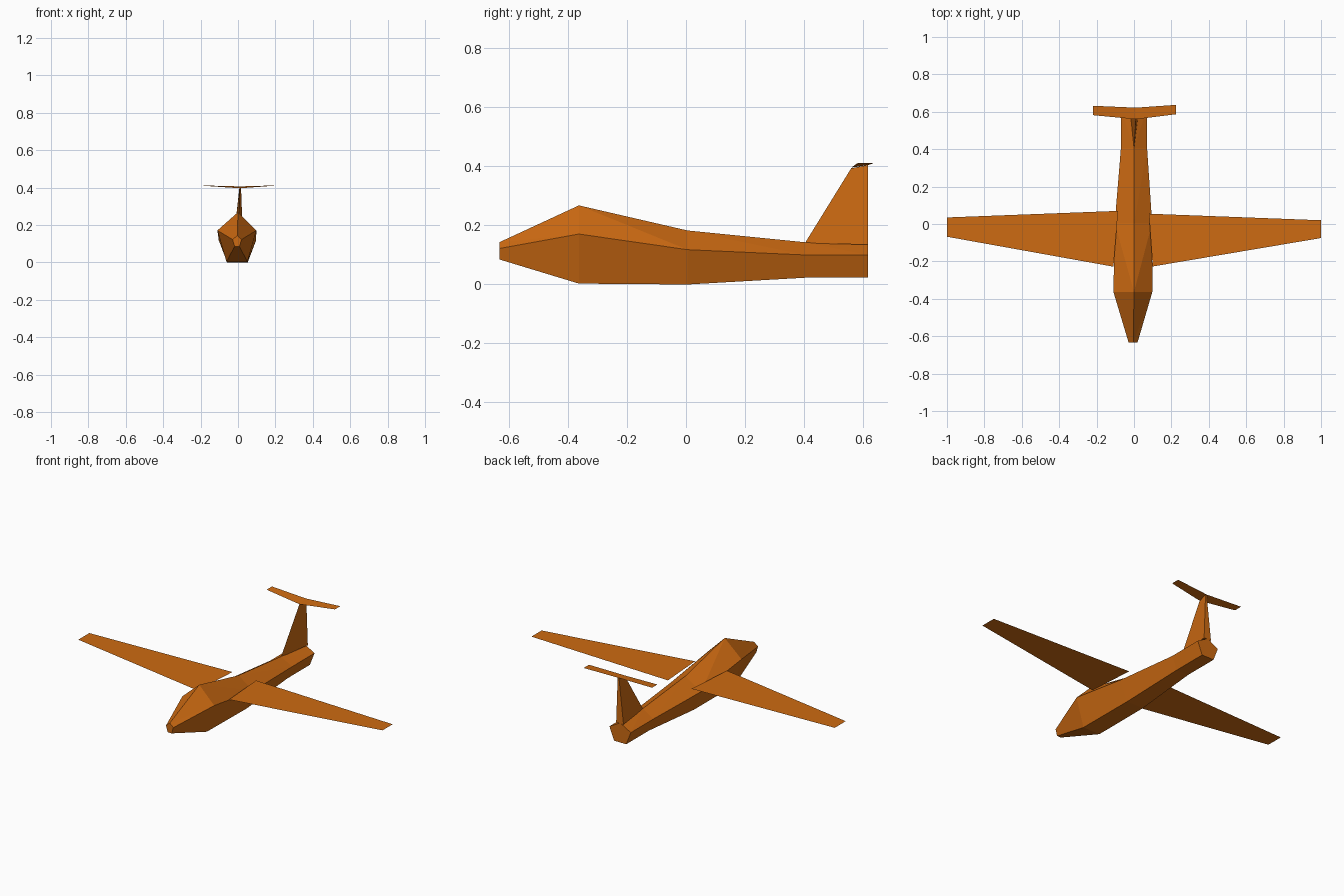
import bpy
import bmesh

cube = bpy.data.objects.get("Cube")
if cube:
    bpy.data.objects.remove(cube, do_unlink=True)

# One orange paint for the whole aircraft
paint = bpy.data.materials.new("orange_paint")
paint.use_nodes = True
colour = (0.61, 0.145, 0.006, 1.0)
paint.diffuse_color = colour
bsdf = paint.node_tree.nodes["Principled BSDF"]
bsdf.inputs["Base Color"].default_value = colour
bsdf.inputs["Roughness"].default_value = 0.8


def make_object(name, bm, closed=False):
    """Turn a bmesh into a flat-shaded painted object."""
    if closed:
        bmesh.ops.recalc_face_normals(bm, faces=bm.faces)
    mesh = bpy.data.meshes.new(name)
    bm.to_mesh(mesh)
    bm.free()
    mesh.materials.append(paint)
    obj = bpy.data.objects.new(name, mesh)
    bpy.context.collection.objects.link(obj)
    return obj


def sheet(name, points, faces):
    """Thin surface; faces are wound so that they look up."""
    bm = bmesh.new()
    verts = [bm.verts.new(p) for p in points]
    for f in faces:
        bm.faces.new([verts[i] for i in f])
    bm.normal_update()
    for f in bm.faces:
        if f.normal.z < 0:
            f.normal_flip()
    return make_object(name, bm)


# Fuselage: five-sided stations
# (y, centre x, ridge x, top z, side half width, side z, bottom half width, bottom z)
stations = [
    (-0.633, -0.005, -0.004, 0.143, 0.024, 0.122, 0.013, 0.085),
    (-0.363, -0.006, 0.000, 0.268, 0.104, 0.171, 0.056, 0.003),
    (0.005, -0.003, 0.000, 0.183, 0.100, 0.118, 0.055, 0.000),
    (0.405, 0.000, 0.000, 0.143, 0.070, 0.100, 0.040, 0.023),
    (0.617, 0.000, 0.000, 0.139, 0.070, 0.100, 0.040, 0.023),
]
bm = bmesh.new()
rings = []
for y, cx, rx, top, sw, sz, bw, bz in stations:
    ring = [(cx - bw, y, bz), (cx + bw, y, bz), (cx + sw, y, sz),
            (rx, y, top), (cx - sw, y, sz)]
    rings.append([bm.verts.new(p) for p in ring])
for a, b in zip(rings, rings[1:]):
    # belly and lower sides
    for i, j in ((0, 1), (1, 2), (4, 0)):
        bm.faces.new((a[i], a[j], b[j], b[i]))
    # roof, creased from the front ridge to the rear side corners
    for side in (2, 4):
        bm.faces.new((a[3], a[side], b[side]))
        bm.faces.new((a[3], b[side], b[3]))
bm.faces.new(rings[0])
bm.faces.new(rings[-1])
make_object("fuselage", bm, closed=True)

# Wings: flat tapered sheets, slightly yawed
WING_Z = 0.155
wings = {
    "left_wing": [(0.08, 0.055), (0.10, -0.227), (1.0, -0.075), (1.0, 0.02)],
    "right_wing": [(-0.085, 0.07), (-0.11, -0.228), (-1.0, -0.068), (-1.0, 0.035)],
}
for name, outline in wings.items():
    sheet(name, [(x, y, WING_Z) for x, y in outline], [(0, 1, 2, 3)])

# Fin: wedge with a sharp leading edge
bm = bmesh.new()
base = [(0.0, 0.403, 0.14), (0.026, 0.617, 0.135), (-0.022, 0.617, 0.135)]
tip = [(0.01, 0.56, 0.394), (0.016, 0.617, 0.405), (0.008, 0.617, 0.405)]
low = [bm.verts.new(p) for p in base]
high = [bm.verts.new(p) for p in tip]
for i in range(3):
    j = (i + 1) % 3
    bm.faces.new((low[i], low[j], high[j], high[i]))
bm.faces.new(low)
bm.faces.new(high)
make_object("fin", bm, closed=True)

# Tailplane: two panels meeting in a shallow vee on top of the fin
sheet("tailplane",
      [(-0.22, 0.632, 0.412), (-0.22, 0.582, 0.412),
       (0.01, 0.622, 0.406), (0.01, 0.56, 0.396),
       (0.225, 0.637, 0.412), (0.225, 0.587, 0.412)],
      [(0, 1, 3, 2), (2, 3, 5, 4)])
